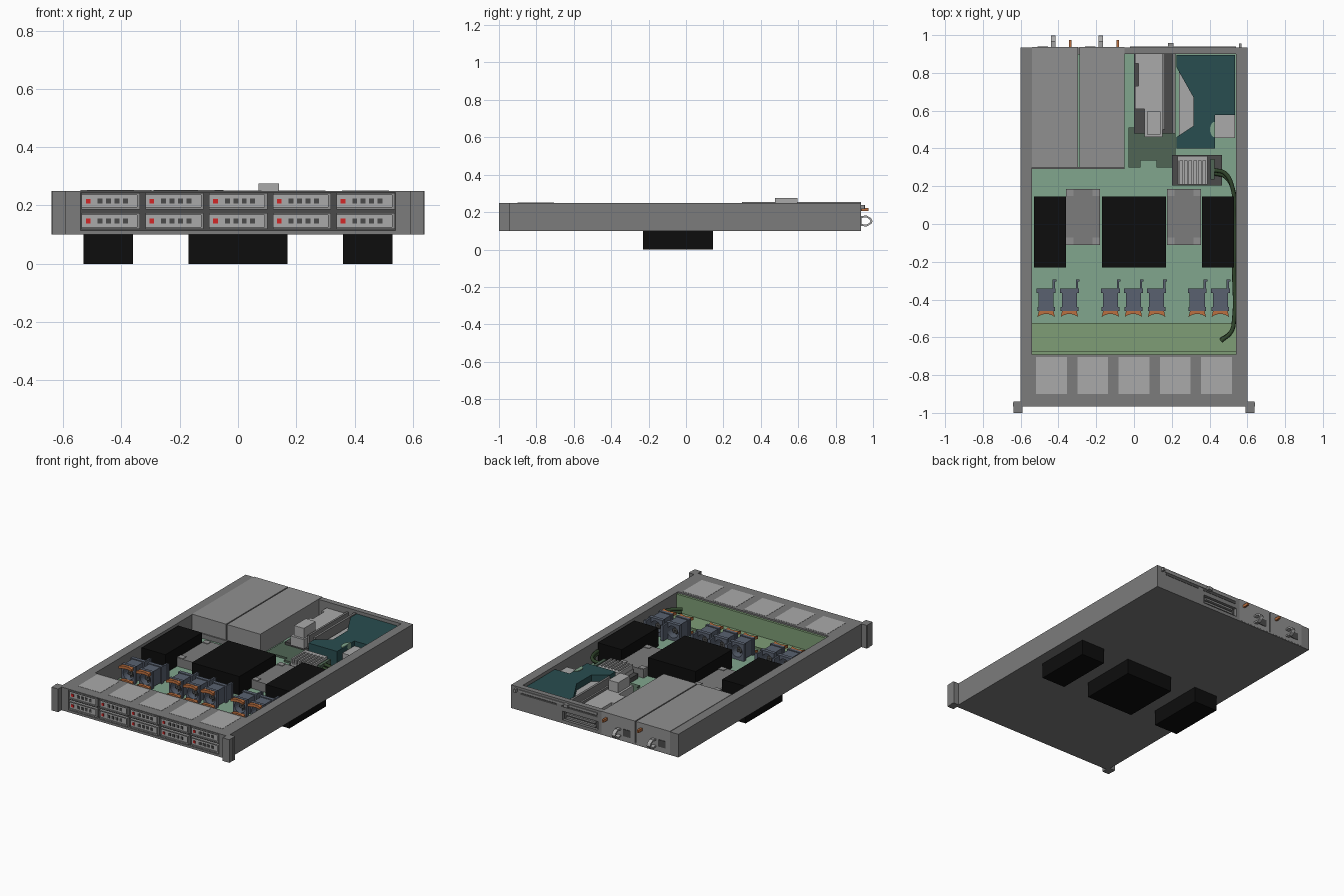
import bpy, bmesh
from math import sin, cos, pi

if "Cube" in bpy.data.objects:
    bpy.data.objects.remove(bpy.data.objects["Cube"])


def mat(name, r, g, b):
    m = bpy.data.materials.new(name)
    m.diffuse_color = (r, g, b, 1)
    m.use_nodes = True
    m.node_tree.nodes["Principled BSDF"].inputs["Base Color"].default_value = m.diffuse_color
    return m


STEEL = mat("steel", .2, .2, .2)
LIGHT = mat("light_metal", .4, .4, .4)
MID = mat("mid_metal", .28, .28, .28)
DARK = mat("dark_plastic", .07, .07, .07)
BLACK = mat("black", .004, .004, .004)
GREEN = mat("board_green", .22, .38, .27)
OLIVE = mat("backplane_green", .21, .34, .18)
MOSS = mat("riser_green", .08, .13, .09)
TEAL = mat("duct_teal", .022, .075, .08)
BLUE = mat("fan_blue_grey", .1, .12, .16)
ORANGE = mat("latch_orange", .5, .16, .05)
RED = mat("indicator_red", .65, .02, .02)
CABLE = mat("cable_green", .03, .06, .025)


def finish(name, bm, m):
    bmesh.ops.recalc_face_normals(bm, faces=bm.faces)
    me = bpy.data.meshes.new(name)
    bm.to_mesh(me)
    bm.free()
    me.materials.append(m)
    ob = bpy.data.objects.new(name, me)
    bpy.context.collection.objects.link(ob)
    return ob


def boxes(name, m, *specs):
    """Each spec is x0, x1, y0, y1, z0, z1."""
    bm = bmesh.new()
    for x0, x1, y0, y1, z0, z1 in specs:
        vs = bmesh.ops.create_cube(bm, size=1)["verts"]
        for v in vs:
            v.co = (x0 if v.co.x < 0 else x1, y0 if v.co.y < 0 else y1, z0 if v.co.z < 0 else z1)
    return finish(name, bm, m)


def prism(name, m, pts, z0, z1):
    bm = bmesh.new()
    f = bm.faces.new([bm.verts.new((x, y, z0)) for x, y in pts])
    r = bmesh.ops.extrude_face_region(bm, geom=[f])
    for v in r["geom"]:
        if isinstance(v, bmesh.types.BMVert):
            v.co.z = z1
    return finish(name, bm, m)


def frame(bm, hw, hh, cz, r, y0, y1, n=24):
    """Rectangular block with a round bore along y."""
    loops = []
    for y, inner in ((y0, 0), (y1, 0), (y1, 1), (y0, 1)):
        lp = []
        for i in range(n):
            c, s = cos(2 * pi * i / n), sin(2 * pi * i / n)
            k = max(abs(c), abs(s))
            p = (r * c, y, cz + r * s) if inner else (hw * c / k, y, cz + hh * s / k)
            lp.append(bm.verts.new(p))
        loops.append(lp)
    for a in range(4):
        p, q = loops[a], loops[(a + 1) % 4]
        for i in range(n):
            j = (i + 1) % n
            bm.faces.new((p[i], p[j], q[j], q[i]))


def tube(name, m, pts, radius):
    cu = bpy.data.curves.new(name, "CURVE")
    cu.dimensions = "3D"
    cu.bevel_depth = radius
    cu.bevel_resolution = 2
    cu.resolution_u = 5
    cu.use_fill_caps = True
    sp = cu.splines.new("BEZIER")
    sp.bezier_points.add(len(pts) - 1)
    for b, p in zip(sp.bezier_points, pts):
        b.co = p
        b.handle_left_type = b.handle_right_type = "AUTO"
    cu.materials.append(m)
    ob = bpy.data.objects.new(name, cu)
    bpy.context.collection.objects.link(ob)
    return ob


# Chassis tray with thick side walls and pierced rear wall
boxes("chassis_floor", STEEL, (-.6, .6, -.95, .935, .1, .112))
for s, n in ((-1, "left"), (1, "right")):
    a, b = sorted((s * .54, s * .6))
    boxes(n + "_wall", STEEL, (a, b, -.965, .935, .1, .25))
    a, b = sorted((s * .59, s * .638))
    c, d = sorted((s * .595, s * .64))
    boxes(n + "_rack_ear", STEEL, (a, b, -1, -.94, .1, .25), (c, d, -.965, -.945, .1, .25))
boxes("rear_wall", STEEL, (-.05, .54, .9, .935, .1, .122), (-.05, .54, .9, .935, .178, .25),
      (.23, .54, .9, .935, .122, .178), (-.05, -.025, .9, .935, .122, .178))
boxes("rear_port_recess", DARK, (-.025, .23, .9, .915, .122, .178))
boxes("rear_port_bars", MID, (0, .21, .91, .93, .13, .142), (0, .21, .91, .93, .156, .168))
boxes("rear_slots", DARK, (.27, .53, .93, .937, .205, .217), (-.02, .24, .93, .937, .205, .217))
boxes("rear_retainer", MID, (-.02, .54, .933, .94, .222, .235), (.18, .21, .93, .957, .218, .238),
      (.555, .568, .93, .955, .218, .238))

# Front drive cage and carriers
boxes("drive_cage", STEEL, (-.54, .54, -.945, -.69, .1, .25))
boxes("drive_bay_shadow", DARK, (-.54, .54, -.95, -.94, .112, .247))
boxes("front_sill", STEEL, (-.54, .54, -.965, -.94, .1, .115))
boxes("front_lintel", STEEL, (-.54, .54, -.965, -.94, .244, .25))
faces, rims, leds, vents, tops = [], [], [], [], []
for c in range(5):
    x = -.54 + c * .2185
    tops.append((x + .022, x + .184, -.9, -.705, .249, .2512))
    for z in (.119, .187):
        faces.append((x + .004, x + .204, -.96, -.94, z, z + .056))
        rims += [(x + .004, x + .204, -.967, -.96, z, z + .008),
                 (x + .004, x + .204, -.967, -.96, z + .049, z + .056),
                 (x + .194, x + .204, -.967, -.96, z, z + .056)]
        leds.append((x + .018, x + .034, -.965, -.955, z + .02, z + .036))
        vents += [(x + .058 + k * .029, x + .075 + k * .029, -.963, -.955, z + .019, z + .037)
                  for k in range(4)]
boxes("drive_top_panels", LIGHT, *tops)
boxes("drive_carriers", LIGHT, *faces)
boxes("drive_carrier_rims", MID, *rims)
boxes("drive_indicators", RED, *leds)
boxes("drive_vents", DARK, *vents)

# Boards
boxes("main_board", GREEN, (-.54, .54, -.53, .9, .11, .12))
boxes("backplane", OLIVE, (-.54, .54, -.69, -.53, .11, .125), (-.54, .54, -.69, -.675, .12, .24),
      (-.54, .54, -.535, -.525, .11, .132))

# Large black blocks passing through the floor, and grey sockets between them
for n, a, b in (("left", -.53, -.36), ("middle", -.17, .17), ("right", .36, .53)):
    boxes(n + "_black_block", BLACK, (a, b, -.23, .145, 0, .24))
for n, x in (("left", -.27), ("right", .265)):
    boxes(n + "_processor_sink", STEEL, (x - .09, x + .09, -.11, .185, .12, .175))
    boxes(n + "_sink_corners", MID, *[(x + i * .07 - .02, x + i * .07 + .02, y - .018, y + .018, .12, .179)
                                      for i in (-1, 1) for y in (-.09, .165)])

# Fan modules: two bored flanges, barrel, rotor, rear tab and curved orange grip
bm = bmesh.new()
frame(bm, .04, .05, .175, .038, -.455, -.36)
frame(bm, .05, .055, .175, .038, -.365, -.342)
frame(bm, .047, .055, .175, .038, -.46, -.44)
body = finish("fan_body", bm, BLUE)
tab = boxes("fan_tab", BLUE, (.034, .046, -.345, -.295, .125, .225), (.034, .054, -.305, -.293, .125, .225))
bm = bmesh.new()
frame(bm, .016, .016, .175, .004, -.44, -.365, 12)
for i in range(7):
    a = 2 * pi * i / 7
    p = [(.012, 0, -.43), (.037, .05, -.43), (.037, .5, -.39), (.012, .5, -.39)]
    bm.faces.new([bm.verts.new((r * cos(a + t), y, .175 + r * sin(a + t))) for r, t, y in p])
rotor = finish("fan_rotor", bm, DARK)
arc = [(-.046 + .0115 * i, -.476 - .016 * (abs(i - 4) / 4) ** 2) for i in range(9)]
grip = prism("fan_grip", ORANGE, arc + [(.038, -.457), (-.038, -.457)], .21, .228)
foot = prism("fan_foot", ORANGE, arc + [(.038, -.457), (-.038, -.457)], .122, .137)
for k, x in enumerate((-.465, -.342, -.125, -.003, .12, .335, .457)):
    for ob in (body, tab, rotor, grip, foot):
        o = ob if k == 0 else ob.copy()
        if k:
            bpy.context.collection.objects.link(o)
        o.location.x = x

# Power supplies with loop handles, latches and sockets
for n, a, b in (("outer", -.54, -.296), ("inner", -.289, -.05)):
    boxes(n + "_power_supply", MID, (a, b, .3, .936, .105, .253))
    h = a + .112
    bm = bmesh.new()
    prof = [(.93, .178), (.965, .182), (.99, .168), (.998, .152), (.99, .137), (.965, .123), (.93, .127)]
    inner = [(.93, .168), (.963, .172), (.98, .163), (.987, .152), (.98, .142), (.963, .133), (.93, .137)]
    f = [bm.verts.new((h - .012, y, z)) for y, z in prof + inner[::-1]]
    r = bmesh.ops.extrude_face_region(bm, geom=[bm.faces.new(f)])
    bmesh.ops.translate(bm, vec=(.024, 0, 0), verts=[v for v in r["geom"] if isinstance(v, bmesh.types.BMVert)])
    finish(n + "_supply_handle", bm, LIGHT)
    boxes(n + "_supply_latch", ORANGE, (a + .197, a + .21, .93, .975, .205, .222))
    boxes(n + "_supply_socket", DARK, (a + .03, a + .085, .93, .939, .135, .18))
boxes("supply_ledge", STEEL, (-.54, -.05, .292, .302, .105, .15))

# Riser board, bracket and expansion card
prism("riser_board", MOSS, [(-.03, .3), (.035, .3), (.035, .335), (.12, .335), (.12, .3), (.22, .3),
                            (.22, .51), (-.03, .51)], .12, .132)
boxes("card_tray", DARK, (0, .215, .48, .9, .12, .15))
prism("expansion_card", LIGHT, [(.005, .9), (.15, .9), (.15, .46), (.055, .46), (.055, .61), (.005, .61),
                                (.005, .73), (.025, .73), (.025, .85), (.005, .85)], .15, .21)
boxes("card_module", LIGHT, (.07, .14, .475, .595, .2, .275))
boxes("riser_rail", STEEL, (.15, .163, .5, .9, .15, .225), (.205, .22, .48, .9, .12, .235))

# Teal air duct over pale card parts
prism("air_duct", TEAL, [(.225, .895), (.535, .895), (.535, .578), (.43, .578), (.43, .40), (.225, .40),
                         (.225, .46), (.315, .52), (.315, .67), (.225, .83)], .13, .232)
prism("duct_side_plate", LIGHT, [(.237, .468), (.315, .52), (.315, .67), (.237, .81)], .12, .19)
boxes("duct_end_box", LIGHT, (.43, .535, .455, .578, .12, .2))
prism("round_cap", GREEN, [(.43 + .028 * cos(pi * i / 8), .5 + .042 * sin(pi * i / 8)) for i in range(4, 13)],
      .2, .236)

# Small finned heat sink
boxes("heat_sink_base", DARK, (.2, .465, .205, .365, .12, .15))
boxes("heat_sink_block", LIGHT, (.23, .39, .21, .36, .15, .175))
boxes("heat_sink_fins", LIGHT, (.23, .39, .335, .36, .17, .205),
      *[(.232 + k * .0245, .243 + k * .0245, .21, .34, .17, .205) for k in range(7)])
boxes("cable_plug", MOSS, (.405, .425, .235, .345, .15, .2))

# Cable bundle along the right wall
for n, d in (("upper", 0), ("lower", .017)):
    tube(n + "_cable", CABLE, [(.425, .285 - d, .19 - d), (.48, .27 - d, .19 - d), (.522, .19, .19 - d),
                               (.53, .05, .175 - d), (.53, -.25, .175 - d), (.53, -.5, .18 - d),
                               (.515, -.57, .185 - d), (.46, -.62 + d * .4, .185 - d)], .011)
